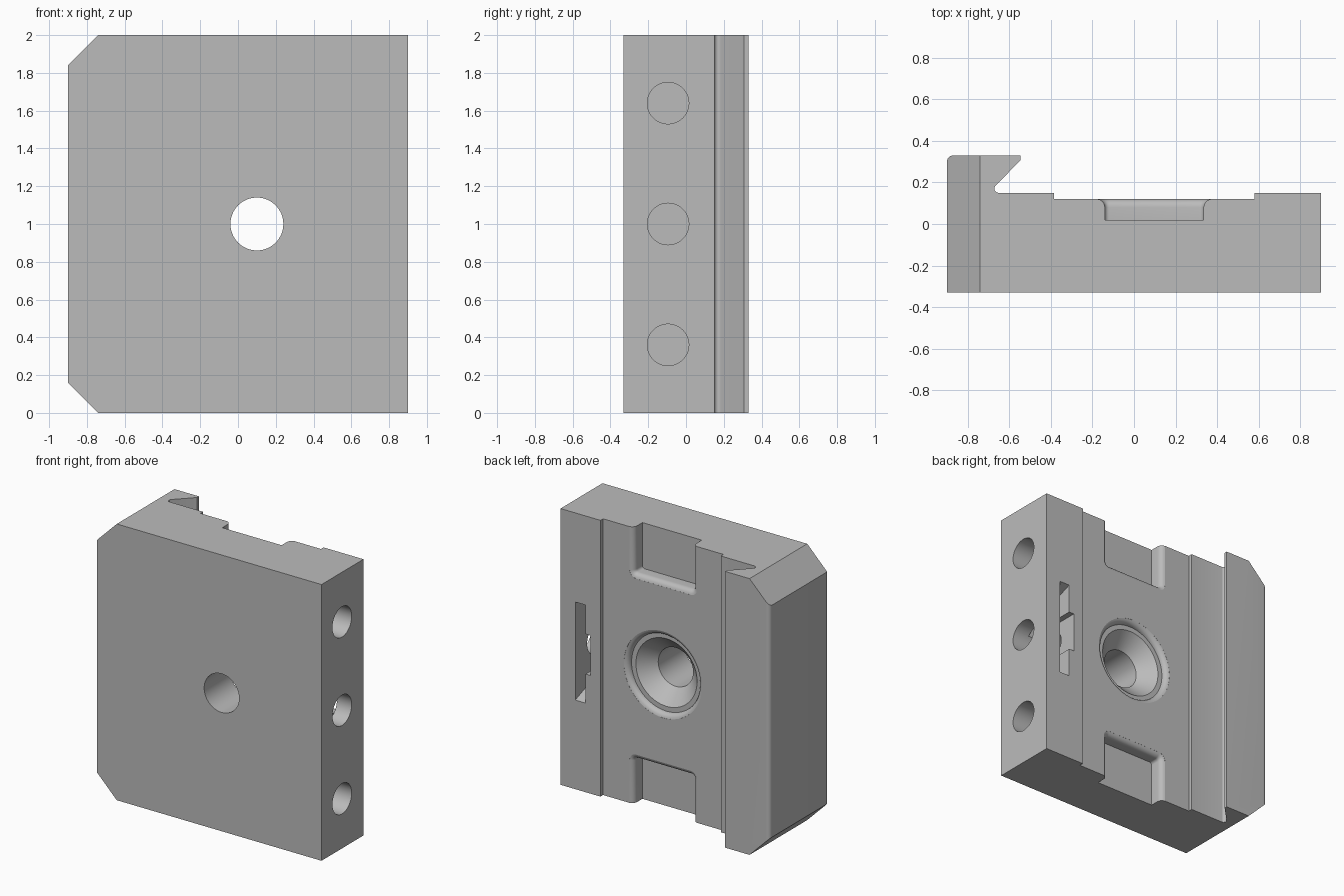
import bpy, bmesh, math

if "Cube" in bpy.data.objects:
    bpy.data.objects.remove(bpy.data.objects["Cube"])

steel = bpy.data.materials.new("grey_steel")
steel.diffuse_color = (0.5, 0.5, 0.5, 1)
steel.use_nodes = True
steel.node_tree.nodes["Principled BSDF"].inputs["Base Color"].default_value = steel.diffuse_color


def loft(name, rings):
    """Closed solid through a list of equally long point rings."""
    bm = bmesh.new()
    vs = [[bm.verts.new(p) for p in r] for r in rings]
    n = len(vs[0])
    for a, b in zip(vs, vs[1:]):
        for i in range(n):
            j = (i + 1) % n
            bm.faces.new((a[i], a[j], b[j], b[i]))
    bm.faces.new(vs[0])
    bm.faces.new(vs[-1])
    bmesh.ops.recalc_face_normals(bm, faces=bm.faces)
    me = bpy.data.meshes.new(name)
    bm.to_mesh(me)
    bm.free()
    me.materials.append(steel)
    ob = bpy.data.objects.new(name, me)
    bpy.context.collection.objects.link(ob)
    return ob


def arc(cx, cy, r, a0, a1, n):
    return [(cx + r * math.cos(math.radians(a0 + (a1 - a0) * i / n)),
             cy + r * math.sin(math.radians(a0 + (a1 - a0) * i / n))) for i in range(n + 1)]


def lathe(name, profile, cx, cz, n=64):
    """Round solid along y from (y, radius) pairs."""
    return loft(name, [[(x, y, z) for x, z in arc(cx, cz, r, 0, 360, n)[:-1]] for y, r in profile])


# Body: dovetail profile extruded upwards
profile = [(-0.9, -0.33), (0.9, -0.33), (0.9, 0.15), (0.58, 0.15), (0.58, 0.12),
           (-0.385, 0.12), (-0.385, 0.15)]
profile += arc(-0.652, 0.17, 0.02, 270, 135, 6)
profile += [(-0.545, 0.308), (-0.545, 0.33)]
profile += arc(-0.87, 0.30, 0.03, 90, 180, 6)
body = loft("clamp_plate", [[(x, y, z) for x, y in profile] for z in (0, 2)])

cutters = []

# Chamfered corners on the hooked side
for z, s in ((0, 1), (2, -1)):
    tri = [(-1.0, z - 0.1 * s), (-0.64, z - 0.1 * s), (-1.0, z + 0.26 * s)]
    cutters.append(loft("corner_cutter", [[(x, y, zz) for x, zz in tri] for y in (-0.5, 0.5)]))

# Rounded lip shared by the notches and the countersink: (y, outward offset)
LIP = [(0.08 + 0.04 * math.sin(math.radians(t)), 0.04 * (1 - math.cos(math.radians(t))))
       for t in range(0, 81, 16)] + [(0.2, 0.04)]

# End notches with rounded lips
for mirrored in (False, True):
    rings = []
    for y, o in [(0.02, 0)] + LIP:
        r = 0.02 + o
        ring = [(-0.14 - o, 2.2)] + arc(-0.12, 1.69, r, 180, 270, 6)
        ring += arc(0.315, 1.69, r, 270, 360, 6) + [(0.335 + o, 2.2)]
        rings.append([(x, y, 2 - z if mirrored else z) for x, z in ring])
    cutters.append(loft("notch_cutter", rings))

# Countersunk bolt hole
cutters.append(lathe("bolt_hole_cutter",
                     [(-0.5, 0.14), (-0.025, 0.14), (0.08, 0.245)]
                     + [(y, 0.28 + o) for y, o in LIP], 0.1, 1.0))

# Blind holes in the side
for z in (0.36, 1.0, 1.64):
    cutters.append(loft("side_hole_cutter",
                        [[(x, y, zz) for y, zz in arc(-0.095, z, 0.11, 0, 360, 48)[:-1]]
                         for x in (0.5, 1.0)]))

# Slot with tapered ends, and its wider middle
def slot(x0, x1, half_in, half_out):
    return loft("slot_cutter", [[(x0, y, 1 - h), (x1, y, 1 - h), (x1, y, 1 + h), (x0, y, 1 + h)]
                                for y, h in ((-0.18, half_in), (0.15, half_out), (0.25, half_out))])


cutters.append(slot(0.70, 0.782, 0.23, 0.355))
cutters.append(slot(0.658, 0.75, 0.145, 0.145))

# Apply the cuts
bpy.context.view_layer.objects.active = body
for c in cutters:
    c.hide_render = True
    m = body.modifiers.new("cut", 'BOOLEAN')
    m.operation = 'DIFFERENCE'
    m.solver = 'EXACT'
    m.object = c
    bpy.ops.object.modifier_apply(modifier=m.name)
for c in cutters:
    bpy.data.objects.remove(c)

body.select_set(True)
bpy.ops.object.shade_smooth_by_angle(angle=math.radians(30))
